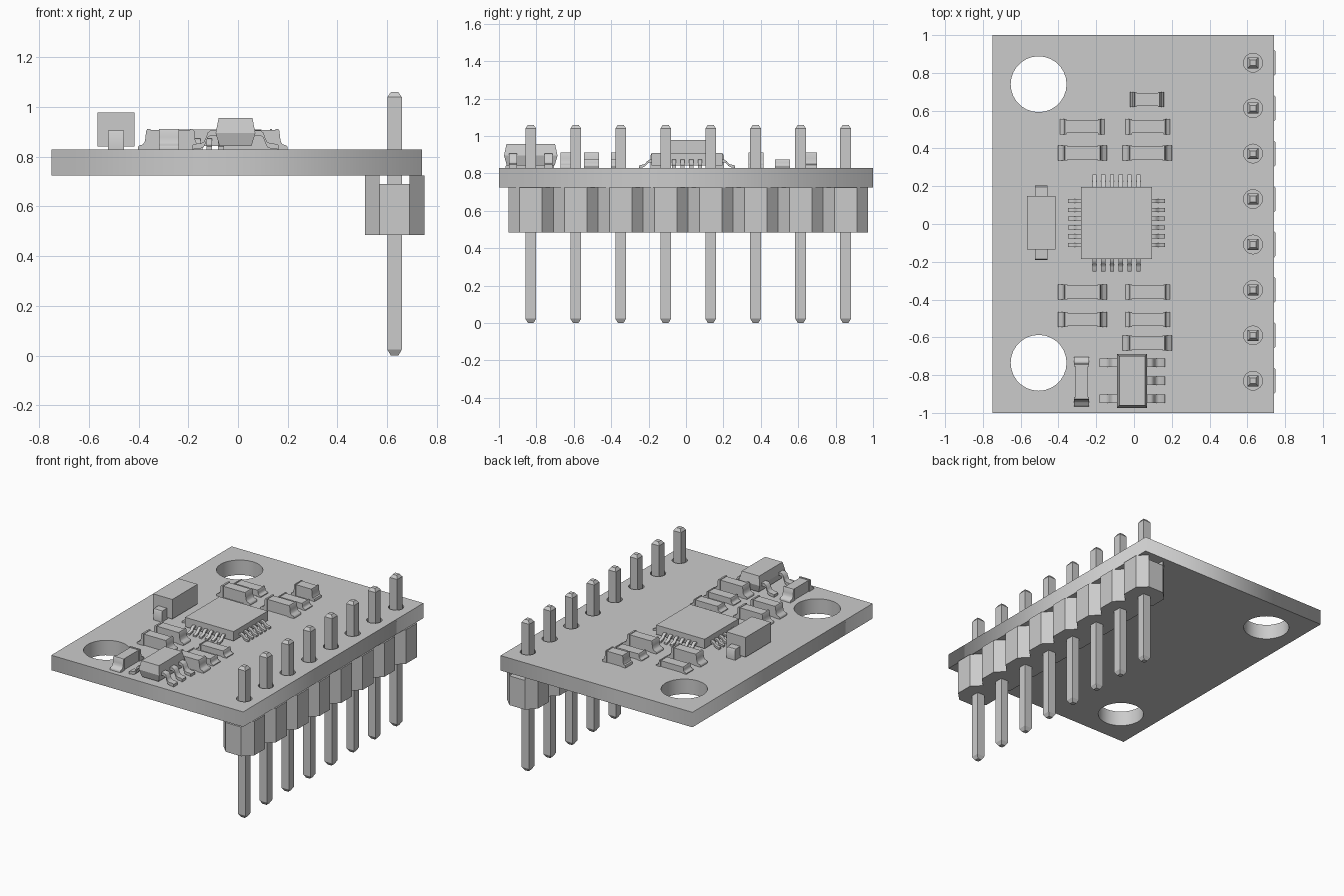
import bpy
import bmesh
from math import pi, sin, cos
from mathutils import Matrix, Vector

if "Cube" in bpy.data.objects:
    bpy.data.objects.remove(bpy.data.objects["Cube"])

grey = bpy.data.materials.new("plain grey")
grey.use_nodes = True
colour = (0.6, 0.6, 0.6, 1)
grey.diffuse_color = colour
grey.node_tree.nodes["Principled BSDF"].inputs["Base Color"].default_value = colour

TOP, BOTTOM = 0.829, 0.724      # board faces
PIN_X, PITCH = 0.63, 0.2405
PIN_YS = [-0.83 + PITCH * i for i in range(8)]
smooth_parts = []


def finish(name, bm, loc=(0, 0, 0), turn=0.0):
    bmesh.ops.recalc_face_normals(bm, faces=bm.faces)
    mesh = bpy.data.meshes.new(name)
    bm.to_mesh(mesh)
    bm.free()
    mesh.materials.append(grey)
    obj = bpy.data.objects.new(name, mesh)
    obj.location = loc
    obj.rotation_euler.z = turn
    bpy.context.collection.objects.link(obj)
    return obj


def prism(name, points, lo, hi, upright=False, loc=(0, 0, 0), turn=0.0):
    """Extrude an outline along z, or an x-z outline along y when upright."""
    bm = bmesh.new()
    place = (lambda u, v, w: (u, w, v)) if upright else (lambda u, v, w: (u, v, w))
    face = bm.faces.new([bm.verts.new(place(u, v, lo)) for u, v in points])
    out = bmesh.ops.extrude_face_region(bm, geom=[face])
    moved = [g for g in out["geom"] if isinstance(g, bmesh.types.BMVert)]
    bmesh.ops.translate(bm, verts=moved, vec=Vector(place(0, 0, hi - lo)))
    return finish(name, bm, loc, turn)


def box(name, x0, x1, y0, y1, z0, z1, loc=(0, 0, 0), turn=0.0):
    return prism(name, [(x0, y0), (x1, y0), (x1, y1), (x0, y1)], z0, z1, False, loc, turn)


def loft(name, rings, loc=(0, 0, 0)):
    """Stack of rectangles (half x, half y, z) joined into a solid."""
    bm = bmesh.new()
    loops = [[bm.verts.new((sx * a, sy * b, z)) for sx, sy in
              ((-1, -1), (1, -1), (1, 1), (-1, 1))] for a, b, z in rings]
    for low, high in zip(loops, loops[1:]):
        for i in range(4):
            j = (i + 1) % 4
            bm.faces.new((low[i], low[j], high[j], high[i]))
    bm.faces.new(loops[0])
    bm.faces.new(loops[-1])
    return finish(name, bm, loc)


def circle(x, y, r, n):
    return [(x + r * cos(2 * pi * i / n), y + r * sin(2 * pi * i / n)) for i in range(n)]


# Circuit board: filled outline with mounting and pin holes
curve = bpy.data.curves.new("circuit_board", "CURVE")
curve.dimensions = "2D"
curve.fill_mode = "BOTH"
curve.extrude = (TOP - BOTTOM) / 2
outlines = [[(-0.75, -1), (0.74, -1), (0.74, 1), (-0.75, 1)]]
outlines += [circle(-0.505, y, 0.148, 28) for y in (0.74, -0.735)]
outlines += [circle(PIN_X, y, 0.05, 16) for y in PIN_YS]
for outline in outlines:
    spline = curve.splines.new("POLY")
    spline.points.add(len(outline) - 1)
    spline.use_cyclic_u = True
    for p, (x, y) in zip(spline.points, outline):
        p.co = (x, y, 0, 1)
curve.materials.append(grey)
board = bpy.data.objects.new("circuit_board", curve)
board.location.z = (TOP + BOTTOM) / 2
bpy.context.collection.objects.link(board)
bpy.ops.object.select_all(action="DESELECT")
board.select_set(True)
bpy.context.view_layer.objects.active = board
bpy.ops.object.convert(target="MESH")

# Pin header: scalloped rails either side of a lower core, leaving a channel
HALF, CHAMFER = 0.12, 0.06
for side, label in ((1, "left"), (-1, "right")):
    rail = [(PIN_X + side * CHAMFER, PIN_YS[0] - HALF)]
    for y in PIN_YS:
        rail += [(PIN_X + side * HALF, y - CHAMFER), (PIN_X + side * HALF, y + CHAMFER),
                 (PIN_X + side * CHAMFER, y + PITCH / 2)]
    prism("header_rail_" + label, rail, 0.485, BOTTOM)
box("header_core", PIN_X - CHAMFER, PIN_X + CHAMFER,
    PIN_YS[0] - HALF, PIN_YS[-1] + PITCH / 2, 0.485, 0.69)

# Square pins with tapered tips
for y in PIN_YS:
    loft("header_pin", [(0.015, 0.015, 0), (0.029, 0.029, 0.024),
                        (0.029, 0.029, 1.04), (0.015, 0.015, 1.06)], (PIN_X, y, 0))


def chip(name, x, y, length, height, end, turn=0.0, width=0.08):
    """Small chip: body between two filleted end terminals."""
    loc = (x, y, TOP)
    shape = [(0, 0), (0, 0.12), (0.1, 0.2), (0.4, 0.25), (0.55, 0.38), (0.62, 0.6),
             (0.66, 0.9), (0.75, 1), (1, 1), (1, 0)]
    half = length / 2
    for k in (0, 1):
        points = [(u * end - half, v * height) for u, v in shape]
        smooth_parts.append(prism(name + "_terminal", points, -width / 2, width / 2,
                                  True, loc, turn + k * pi))
    inner = half - end
    box(name + "_body", -inner, inner, 0.006 - width / 2, width / 2 - 0.006,
        0, height - 0.004, loc, turn)


# Capacitors with tall rounded ends
for x, y in ((-0.273, 0.375), (0.07, 0.375), (-0.273, -0.36), (-0.273, -0.505), (0.07, -0.63)):
    chip("capacitor", x, y, 0.26, 0.082, 0.05)
chip("capacitor", -0.277, -0.835, 0.26, 0.082, 0.05, pi / 2)

# Low resistors, and one short tall chip
for x, y in ((-0.273, 0.515), (0.072, 0.515), (0.072, -0.36), (0.072, -0.505)):
    chip("resistor", x, y, 0.235, 0.045, 0.034)
chip("short_chip", 0.07, 0.66, 0.18, 0.082, 0.032)


def lead(name, path, thick, width, loc, turn):
    """Bent lead: a thickened path extruded sideways."""
    points = path + [(u, v - thick) for u, v in reversed(path)]
    smooth_parts.append(prism(name, points, -width / 2, width / 2, True, loc, turn))


# Square sensor with six leads per side
sensor = Vector((-0.093, 0.005, TOP))
box("sensor_body", -0.188, 0.188, -0.19, 0.19, 0.014, 0.08, sensor)
sensor_path = [(0.18, 0.045), (0.2, 0.044), (0.213, 0.036), (0.222, 0.024),
               (0.235, 0.018), (0.25, 0.016), (0.256, 0.012)]
for side in range(4):
    turn = side * pi / 2
    for i in range(6):
        offset = Matrix.Rotation(turn, 3, "Z") @ Vector((0, (i - 2.5) * 0.0465, 0))
        lead("sensor_lead", sensor_path, 0.014, 0.022, sensor + offset, turn)

# Regulator: tapered body, two leads on one side and three on the other
regulator = Vector((-0.01, -0.83, TOP))
loft("regulator_body", [(0.064, 0.128, 0.014), (0.08, 0.143, 0.066),
                        (0.068, 0.13, 0.127)], regulator)
reg_path = [(0.06, 0.078), (0.1, 0.077), (0.112, 0.068), (0.12, 0.045),
            (0.128, 0.03), (0.142, 0.024), (0.166, 0.023), (0.173, 0.018)]
for turn, ys in ((0, (-0.095, 0, 0.095)), (pi, (-0.095, 0.095))):
    for y in ys:
        lead("regulator_lead", reg_path, 0.02, 0.045, regulator + Vector((0, y, 0)), turn)

# Tall block with a foot at each end
block = (-0.491, 0.006, TOP)
box("tall_block_body", -0.075, 0.075, -0.141, 0.141, 0.012, 0.15, block)
for turn in (pi / 2, -pi / 2):
    foot = [(0.13, 0), (0.197, 0), (0.197, 0.066), (0.19, 0.076), (0.13, 0.078)]
    smooth_parts.append(prism("tall_block_foot", foot, -0.033, 0.033, True, block, turn))

# Smooth the bent and filleted metal
bpy.ops.object.select_all(action="DESELECT")
for obj in smooth_parts:
    obj.select_set(True)
bpy.context.view_layer.objects.active = smooth_parts[0]
bpy.ops.object.shade_smooth_by_angle(angle=0.7)
